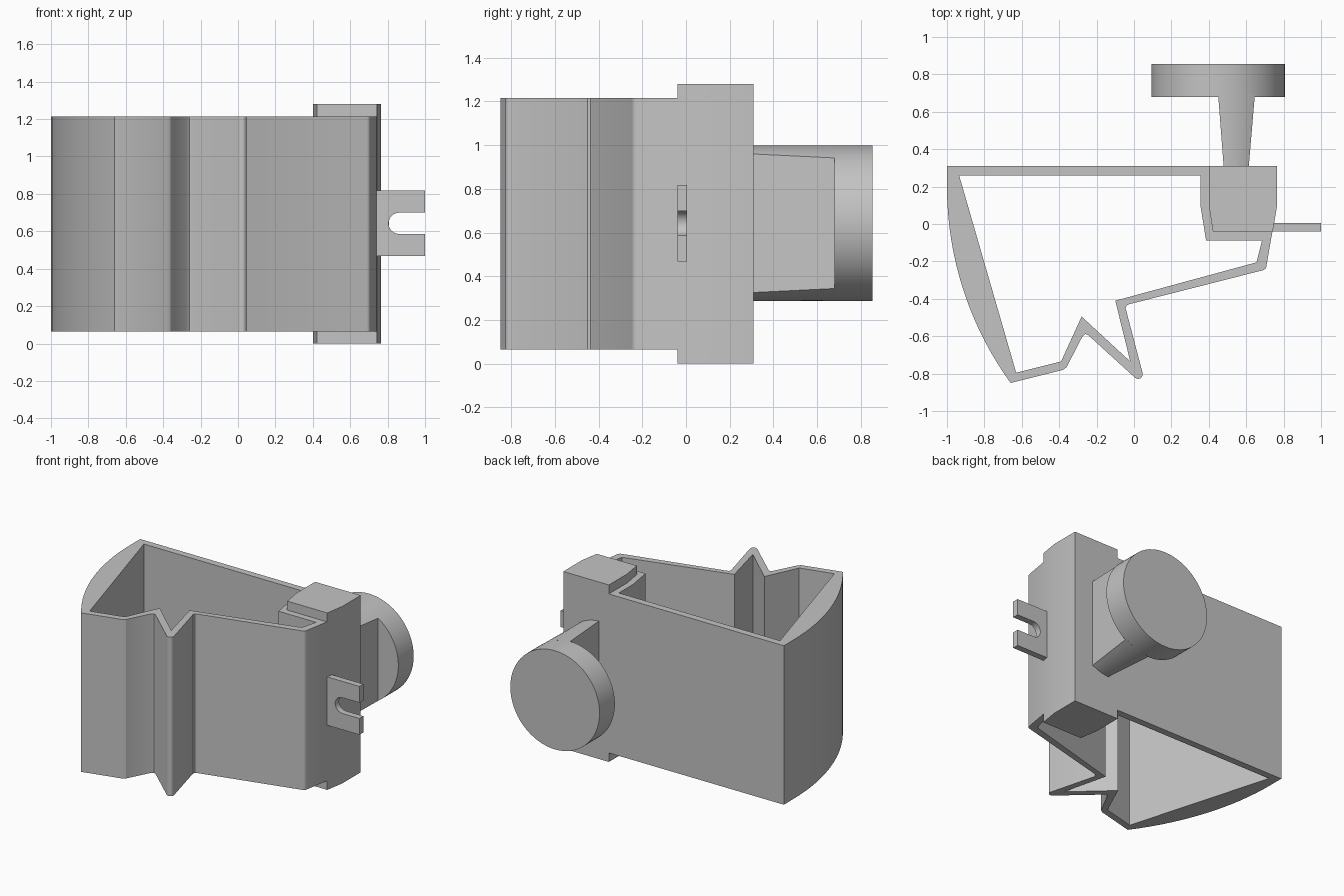
import bpy, bmesh, math
from mathutils import Vector

if "Cube" in bpy.data.objects:
    bpy.data.objects.remove(bpy.data.objects["Cube"], do_unlink=True)

grey = bpy.data.materials.new("light_grey")
grey.use_nodes = True
COLOUR = (0.55, 0.55, 0.55, 1)
grey.diffuse_color = COLOUR
grey.node_tree.nodes["Principled BSDF"].inputs["Base Color"].default_value = COLOUR


def finish(name, bm):
    """Turn a bmesh into a named, shaded object."""
    bmesh.ops.recalc_face_normals(bm, faces=bm.faces)
    mesh = bpy.data.meshes.new(name)
    bm.to_mesh(mesh)
    bm.free()
    mesh.materials.append(grey)
    obj = bpy.data.objects.new(name, mesh)
    bpy.context.collection.objects.link(obj)
    bpy.ops.object.select_all(action='DESELECT')
    obj.select_set(True)
    bpy.context.view_layer.objects.active = obj
    bpy.ops.object.shade_smooth_by_angle(angle=math.radians(25))
    return obj


def prism(name, loops, to_3d, offset):
    """Extrude an outline, with any holes, along offset."""
    bm = bmesh.new()
    edges = []
    for loop in loops:
        vs = [bm.verts.new(to_3d(*p)) for p in loop]
        edges += [bm.edges.new((vs[i - 1], vs[i])) for i in range(len(vs))]
    if len(loops) == 1:
        bm.faces.new(vs)
    else:
        bmesh.ops.triangle_fill(bm, edges=edges, use_beauty=True)
    ext = bmesh.ops.extrude_face_region(bm, geom=bm.faces[:])
    moved = [g for g in ext["geom"] if isinstance(g, bmesh.types.BMVert)]
    bmesh.ops.translate(bm, verts=moved, vec=offset)
    return finish(name, bm)


def arc(cx, cy, r, start, end, steps):
    angles = [math.radians(start + (end - start) * i / steps) for i in range(steps + 1)]
    return [(cx + r * math.cos(a), cy + r * math.sin(a)) for a in angles]


# Hollow body: bowed end, zigzag front, open top and bottom
R = 1.79
sweep = math.degrees(math.asin(1.05 / R))
outer = [(-1, 0.31)] + arc(R - 1, 0.2, R, 180, 180 + sweep, 16)
outer += [(-0.38, -0.78), (-0.36, -0.765), (-0.275, -0.6), (-0.26, -0.588), (-0.245, -0.594)]
outer += arc(0.022, -0.803, 0.025, 230, 370, 6)
outer += [(-0.045, -0.45), (-0.04, -0.437), (-0.03, -0.43)]
outer += arc(0.683, -0.223, 0.025, 285, 348, 4)
outer += [(0.74, -0.04), (0.765, 0.1), (0.765, 0.31)]
cavity = [(-0.935, 0.26), (-0.63, -0.795), (-0.39, -0.735), (-0.28, -0.495),
          (-0.02, -0.735), (-0.1, -0.41), (0.655, -0.205), (0.685, -0.087),
          (0.385, -0.087), (0.355, 0.1), (0.355, 0.26)]
prism("hollow_body", [outer, cavity], lambda x, y: (x, y, 0.065), Vector((0, 0, 1.15)))

# Solid corner block standing proud above and below
block = [(0.4, 0.31), (0.4, 0.1), (0.422, -0.04), (0.742, -0.04), (0.765, 0.1), (0.765, 0.31)]
prism("corner_block", [block], lambda x, y: (x, y, 0), Vector((0, 0, 1.28)))

# Side tab with a round-ended slot
MID = 0.6425
tab = [(1, MID + 0.057), (1, MID + 0.175), (0.735, MID + 0.175),
       (0.735, MID - 0.175), (1, MID - 0.175), (1, MID - 0.057)]
tab += arc(0.862, MID, 0.057, 270, 90, 12)
prism("slotted_tab", [tab], lambda x, z: (x, -0.04, z), Vector((0, 0.045, 0)))

# Round knob on the back
CX, KR = 0.45, 0.357
knob = arc(CX, MID, KR, 0, 360, 64)[:-1]
prism("knob", [knob], lambda x, z: (x, 0.68, z), Vector((0, 0.175, 0)))

# Flared stem, its ends following the round of the knob
bm = bmesh.new()
rings = []
for y, x0, x1 in ((0.3, 0.48, 0.613), (0.69, 0.45, 0.646)):
    xs = [x0 + (x1 - x0) * i / 8 for i in range(9)]
    upper = [(x, y, MID + math.sqrt(KR ** 2 - (x - CX) ** 2)) for x in xs]
    lower = [(x, y, 2 * MID - z) for x, y, z in reversed(upper)]
    rings.append([bm.verts.new(p) for p in upper + lower])
for ring in rings:
    bm.faces.new(ring)
for i in range(len(rings[0])):
    bm.faces.new((rings[0][i - 1], rings[0][i], rings[1][i], rings[1][i - 1]))
finish("stem", bm)
